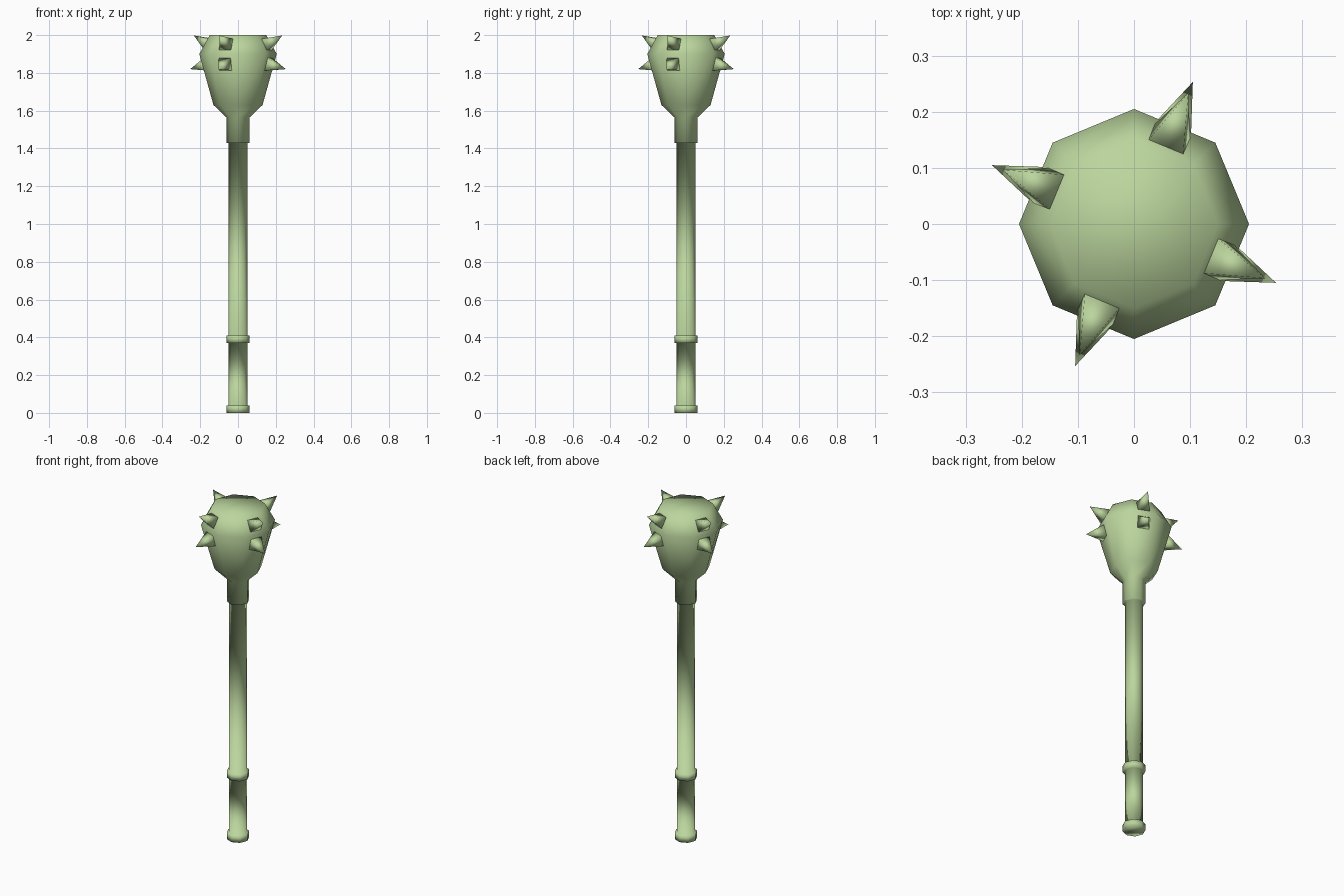
import bpy, bmesh, math
from mathutils import Vector

if "Cube" in bpy.data.objects:
    bpy.data.objects.remove(bpy.data.objects["Cube"])

SIDES = 8

mat = bpy.data.materials.new("green")
mat.diffuse_color = (0.5, 0.67, 0.34, 1)
mat.use_nodes = True
mat.node_tree.nodes["Principled BSDF"].inputs["Base Color"].default_value = mat.diffuse_color


def finish(bm, name):
    bmesh.ops.recalc_face_normals(bm, faces=bm.faces)
    for f in bm.faces:
        f.smooth = True
    me = bpy.data.meshes.new(name)
    bm.to_mesh(me)
    bm.free()
    me.materials.append(mat)
    ob = bpy.data.objects.new(name, me)
    bpy.context.collection.objects.link(ob)
    return ob


# Club body: one continuous eight-sided turned profile (radius, height)
profile = [
    (0.062, 0.0), (0.062, 0.04), (0.05, 0.04),       # pommel
    (0.05, 0.37), (0.062, 0.37), (0.062, 0.41),      # grip and guard ring
    (0.05, 0.41), (0.05, 1.43),                      # shaft
    (0.062, 1.43), (0.062, 1.565),                   # socket
    (0.13, 1.63), (0.205, 1.9), (0.15, 2.0),         # head
]
bm = bmesh.new()
rings = []
for r, z in profile:
    rings.append([bm.verts.new((r * math.cos(math.tau * i / SIDES),
                                r * math.sin(math.tau * i / SIDES), z))
                  for i in range(SIDES)])
for a, b in zip(rings, rings[1:]):
    for i in range(SIDES):
        j = (i + 1) % SIDES
        bm.faces.new((a[i], a[j], b[j], b[i]))
bm.faces.new(rings[0])
bm.faces.new(rings[-1])
finish(bm, "club_body")


# Spikes: four-sided pyramids standing on alternate head facets
def spike(name, angle, base_r, base_z, tip_r, tip_z, half):
    out = Vector((math.cos(angle), math.sin(angle), 0))
    side = Vector((-out.y, out.x, 0))
    up = Vector((0, 0, 1))
    base = out * base_r + up * base_z
    tip = out * tip_r + up * tip_z
    rise = (tip - base).normalized().cross(side)
    bm = bmesh.new()
    corners = [bm.verts.new(base + side * half * u + rise * half * v)
               for u, v in ((-1, -1), (1, -1), (1, 1), (-1, 1))]
    apex = bm.verts.new(tip)
    for i in range(4):
        bm.faces.new((corners[i], corners[(i + 1) % 4], apex))
    bm.faces.new(corners)
    finish(bm, name)


for k in range(4):
    angle = math.radians(-22.5 + 90 * k)
    spike(f"lower_spike_{k + 1}", angle, 0.172, 1.846, 0.274, 1.82, 0.035)
    spike(f"upper_spike_{k + 1}", angle, 0.160, 1.948, 0.253, 1.998, 0.035)
